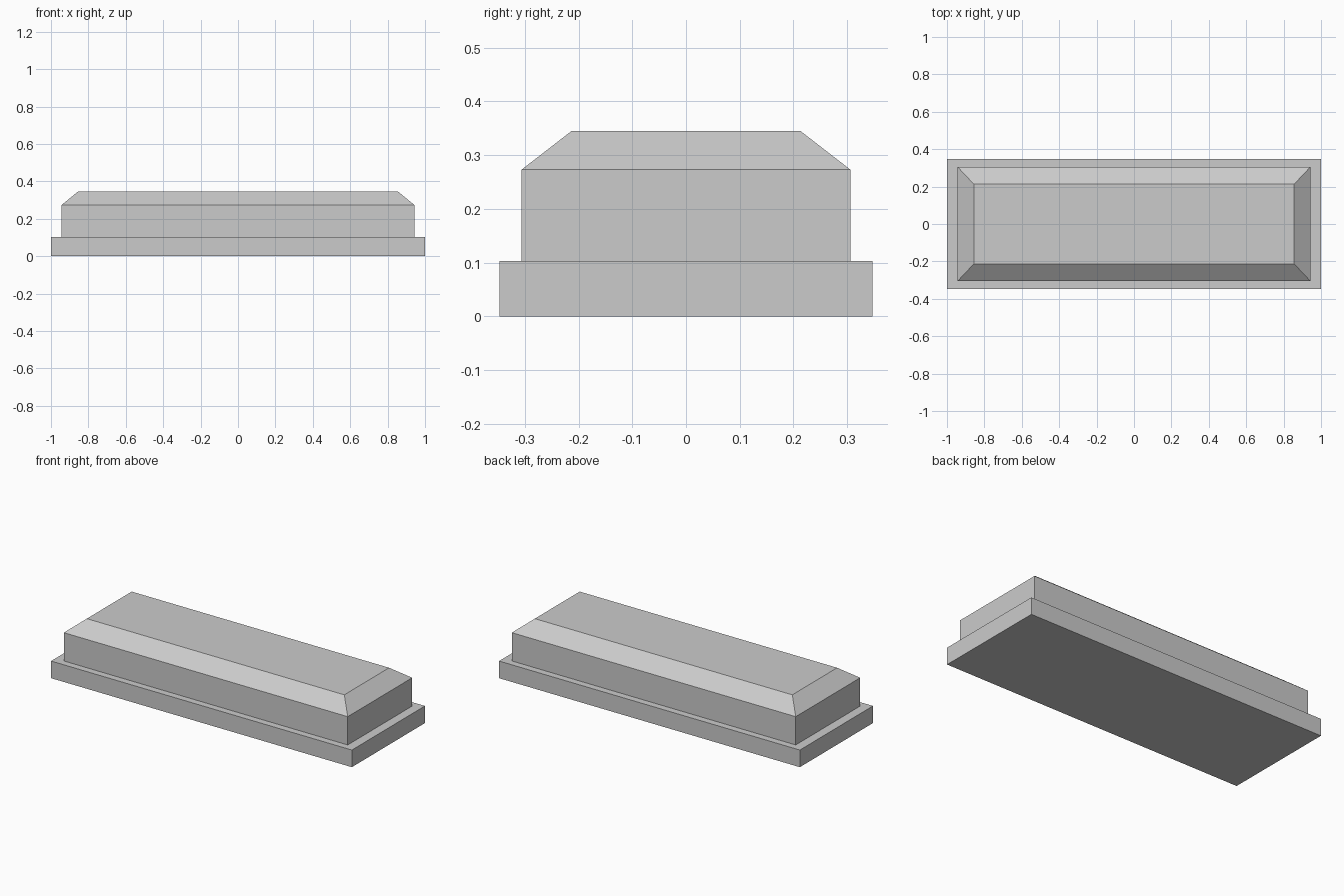
import bpy
import bmesh

if "Cube" in bpy.data.objects:
    bpy.data.objects.remove(bpy.data.objects["Cube"])


def stacked_block(name, levels):
    """Closed solid through rectangular sections (half_x, half_y, z)."""
    bm = bmesh.new()
    rings = [[bm.verts.new((sx * hx, sy * hy, z))
              for sx, sy in ((-1, -1), (1, -1), (1, 1), (-1, 1))]
             for hx, hy, z in levels]
    bm.faces.new(rings[0][::-1])
    bm.faces.new(rings[-1])
    for low, high in zip(rings, rings[1:]):
        for i in range(4):
            j = (i + 1) % 4
            bm.faces.new((low[i], low[j], high[j], high[i]))
    mesh = bpy.data.meshes.new(name)
    bm.to_mesh(mesh)
    bm.free()
    obj = bpy.data.objects.new(name, mesh)
    bpy.context.collection.objects.link(obj)
    return obj


# Wide flat plinth
stacked_block("base_slab", [(1.0, 0.347, 0.0), (1.0, 0.347, 0.103)])

# Narrower body with a sloped rim leading to the flat top
stacked_block("bevelled_body", [(0.944, 0.306, 0.103),
                                (0.944, 0.306, 0.273),
                                (0.856, 0.213, 0.345)])
